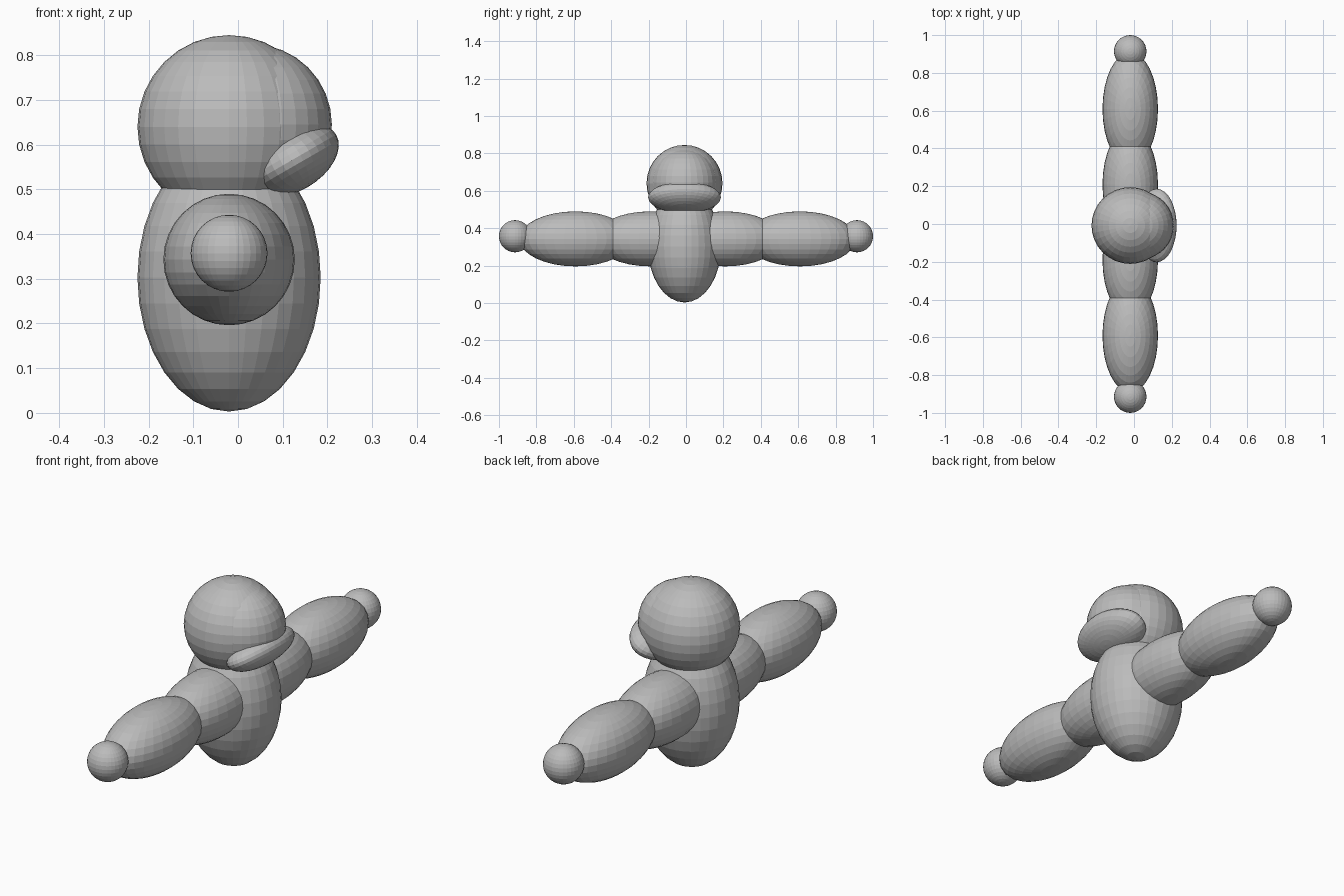
import bpy, math

if "Cube" in bpy.data.objects:
    bpy.data.objects.remove(bpy.data.objects["Cube"])

grey = bpy.data.materials.new("plain_grey")
grey.diffuse_color = (0.5, 0.5, 0.5, 1)
grey.use_nodes = True
grey.node_tree.nodes["Principled BSDF"].inputs["Base Color"].default_value = grey.diffuse_color


def ellipsoid(name, center, radii, tilt=0.0):
    """Flat-faced ball stretched along each axis, tilted about y."""
    bpy.ops.mesh.primitive_uv_sphere_add(segments=32, ring_count=16, radius=1,
                                         location=center, rotation=(0, tilt, 0))
    ob = bpy.context.object
    ob.name = name
    ob.scale = radii
    ob.data.materials.append(grey)
    return ob


X, Y = -0.02, -0.008   # centre line of the figure

# Torso and head
ellipsoid("torso", (X, Y, 0.303), (0.205, 0.196, 0.3))
ellipsoid("head", (X, Y, 0.64), (0.205, 0.203, 0.205))

# Face bulge and tilted muzzle on the +x side
ellipsoid("face", (0.03, Y, 0.645), (0.18, 0.18, 0.18))
ellipsoid("muzzle", (0.12, Y, 0.565), (0.115, 0.195, 0.07), math.radians(-30))

# Arms reaching out along y
for side, s, shift in (("left", -1, 0.009), ("right", 1, 0.009)):
    ellipsoid(side + "_upper_arm", (X, s * 0.2 + shift, 0.343), (0.147, 0.3, 0.147))
    ellipsoid(side + "_forearm", (X, s * 0.6 + shift, 0.343), (0.147, 0.3, 0.147))
    ellipsoid(side + "_hand", (X, s * 0.914, 0.357), (0.086, 0.086, 0.086))
